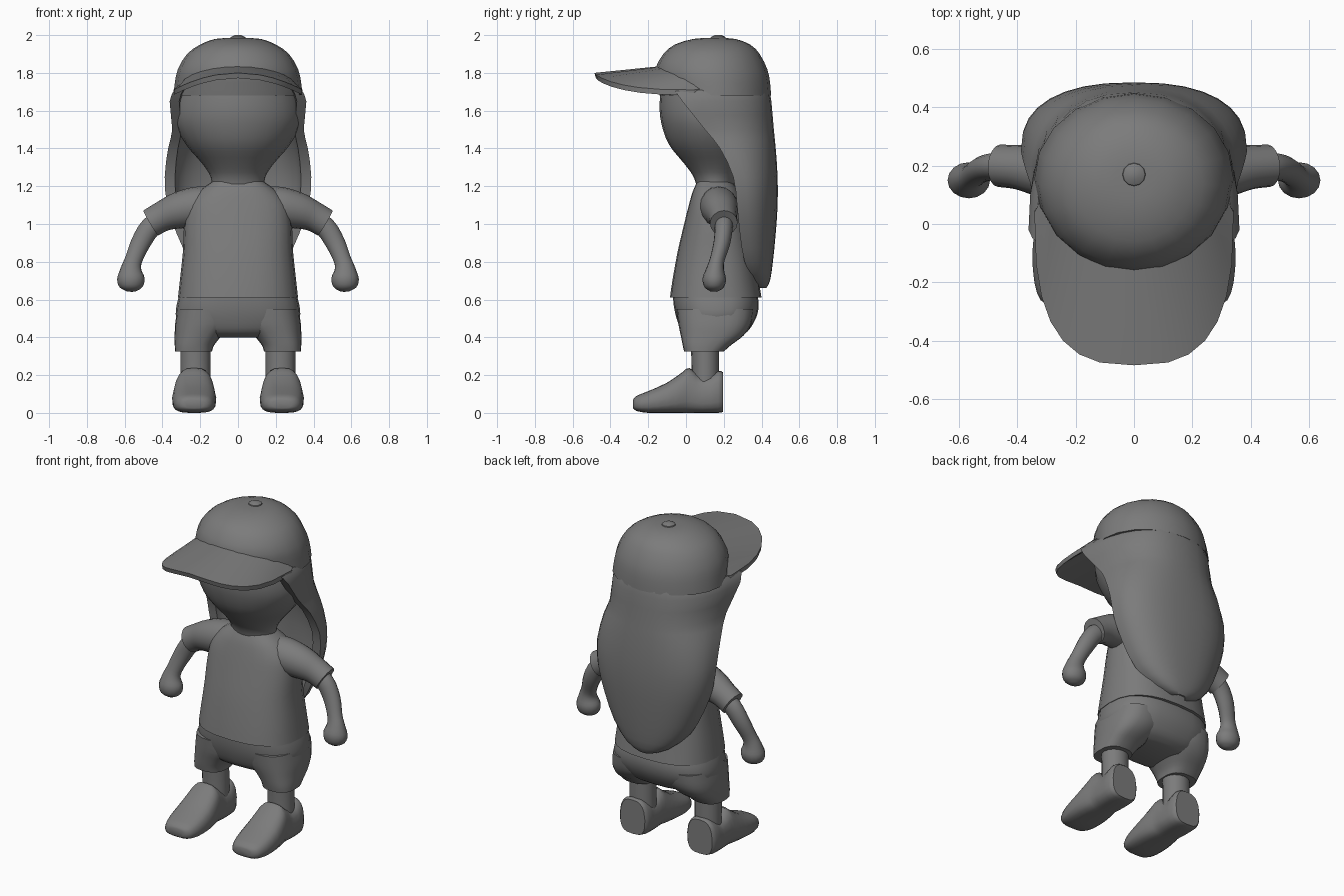
import bpy, bmesh
from math import sin, cos, pi, radians
from mathutils import Vector

cube = bpy.data.objects.get("Cube")
if cube:
    bpy.data.objects.remove(cube, do_unlink=True)

GREY = (0.2, 0.2, 0.2, 1)
grey = bpy.data.materials.new("plain grey")
grey.diffuse_color = GREY
grey.use_nodes = True
for node in grey.node_tree.nodes:
    if node.type == 'BSDF_PRINCIPLED':
        node.inputs["Base Color"].default_value = GREY


def power(value, n):
    """Signed power that squares off a circle into a superellipse."""
    return (1 if value >= 0 else -1) * abs(value) ** (2 / n)


def smooth_rows(rows, steps=3):
    """Catmull-Rom interpolation between key rows."""
    out = []
    for i in range(len(rows) - 1):
        quad = [rows[max(i - 1, 0)], rows[i], rows[i + 1], rows[min(i + 2, len(rows) - 1)]]
        for k in range(steps):
            t = k / steps
            out.append([b + (c - a) * t / 2 + (a - 2.5 * b + 2 * c - d / 2) * t * t
                        + (1.5 * (b - c) + (d - a) / 2) * t ** 3
                        for a, b, c, d in zip(*quad)])
    return out + [list(rows[-1])]


def loft(name, rings, angle=40):
    """Skin a stack of closed rings and cap both ends."""
    bm = bmesh.new()
    loops = [[bm.verts.new(p) for p in ring] for ring in rings]
    count = len(loops[0])
    for low, high in zip(loops, loops[1:]):
        for i in range(count):
            j = (i + 1) % count
            bm.faces.new((low[i], low[j], high[j], high[i]))
    bm.faces.new(loops[0])
    bm.faces.new(loops[-1])
    bmesh.ops.recalc_face_normals(bm, faces=bm.faces)
    mesh = bpy.data.meshes.new(name)
    bm.to_mesh(mesh)
    bm.free()
    mesh.materials.append(grey)
    obj = bpy.data.objects.new(name, mesh)
    bpy.context.collection.objects.link(obj)
    bpy.ops.object.select_all(action='DESELECT')
    obj.select_set(True)
    bpy.context.view_layer.objects.active = obj
    bpy.ops.object.shade_smooth_by_angle(angle=radians(angle))
    return obj


def stack(name, rows, n=2, sides=24, side=1, steps=3):
    """Horizontal sections given as height, x range and y range."""
    rings = []
    for z, x0, x1, y0, y1 in smooth_rows(rows, steps):
        angles = [2 * pi * i / sides for i in range(sides)]
        rings.append([(side * ((x0 + x1) / 2 + (x1 - x0) / 2 * power(cos(a), n)),
                       (y0 + y1) / 2 + (y1 - y0) / 2 * power(sin(a), n), z) for a in angles])
    return loft(name, rings)


def even(rows):
    """Rows symmetric in x: height, half width, front, back."""
    return [(z, -w, w, y0, y1) for z, w, y0, y1 in rows]


def tube(name, rows, side=1, sides=16, squash=1):
    """Limb along a path: x, y, z, radius."""
    rows = smooth_rows(rows)
    rings = []
    for i, (x, y, z, r) in enumerate(rows):
        ahead = Vector(rows[min(i + 1, len(rows) - 1)][:3])
        axis = (ahead - Vector(rows[max(i - 1, 0)][:3])).normalized()
        u = axis.cross(Vector((0, 1, 0))).normalized()
        v = axis.cross(u)
        ring = [Vector((x, y, z)) + u * r * cos(2 * pi * k / sides)
                + v * r * squash * sin(2 * pi * k / sides) for k in range(sides)]
        rings.append([(side * p.x, p.y, p.z) for p in ring])
    return loft(name, rings)


# Head and cap crown
stack("head", even([(1.18, .14, .06, .25), (1.25, .145, .04, .27), (1.32, .19, -.01, .32),
                    (1.42, .275, -.09, .38), (1.53, .332, -.13, .42), (1.63, .335, -.14, .43),
                    (1.75, .31, -.13, .42)]))
stack("cap_crown", even([(1.68, .342, -.14, .45), (1.75, .334, -.155, .445), (1.82, .318, -.163, .43),
                         (1.9, .27, -.12, .39), (1.95, .2, -.06, .34), (1.98, .12, .04, .26),
                         (1.985, .03, .12, .18)]), sides=20, steps=2)
stack("cap_button", even([(1.97, .045, .125, .215), (1.99, .038, .132, .208),
                          (2, .018, .152, .188)]), sides=12, steps=1)

# Cap brim: arched blade from the crown to a squared-off front edge
brim = []
for i in range(15):
    a = pi * (i / 14 - .5)
    s, c = power(sin(a), 2.8), power(cos(a), 2.8)
    x, y, z = .342 * s, .04 - .525 * c, 1.80 - .09 * s * s
    ix, iy, iz = .31 * sin(a), .1 - .24 * cos(a), 1.72 + .115 * cos(a)
    brim.append([(x, y, z), (x, y + .008, z - .028), (ix, iy, iz - .04), (ix, iy, iz)])
loft("cap_brim", brim, 25)

# Long hair: curved shell that wraps the head and tapers down the back
hair = []
hair_rows = [(1.71, -.06, .44, .335), (1.65, -.02, .452, .362), (1.5, .1, .465, .348),
             (1.4, .18, .475, .37), (1.25, .25, .485, .388), (1.1, .27, .485, .375),
             (.95, .285, .475, .325), (.8, .31, .46, .25), (.7, .36, .445, .145),
             (.66, .39, .425, .05)]
for z, front, back, w in smooth_rows(hair_rows, 2):
    arc = [pi * (i / 16 - .5) for i in range(17)]
    outer = [(w * power(sin(a), 2.4), front + (back - front) * power(cos(a), 2.4), z) for a in arc]
    inner = [(.86 * w * sin(a), front + .7 * (back - front) * cos(a), z) for a in reversed(arc)]
    hair.append(outer + inner)
loft("hair", hair)

# Shirt body and shorts seat
stack("shirt", even([(.61, .318, -.085, .4), (.7, .308, -.072, .385), (.85, .292, -.045, .36),
                     (1, .285, -.01, .33), (1.1, .265, .015, .3), (1.17, .21, .035, .28),
                     (1.215, .15, .055, .25), (1.225, .135, .06, .24)]), n=2.5)
stack("shorts_seat", even([(.4, .17, .03, .27), (.43, .27, -.02, .325), (.5, .325, -.05, .37),
                           (.57, .325, -.065, .385), (.64, .305, -.07, .375)]), n=2.6)

for side, word in ((1, "left"), (-1, "right")):
    # Sleeve, arm and hand
    tube(word + "_sleeve", [(.12, .17, 1.1, .1), (.22, .175, 1.09, .107), (.32, .185, 1.07, .096),
                            (.4, .195, 1.04, .08), (.462, .2, 1.005, .077)], side, squash=.95)
    tube(word + "_arm", [(.38, .2, 1.03, .055), (.46, .2, .985, .056), (.515, .19, .9, .052),
                         (.553, .165, .81, .046), (.566, .155, .76, .056), (.567, .15, .71, .073),
                         (.566, .148, .665, .06), (.566, .147, .642, .02)], side, squash=.85)
    # Shorts leg and shin
    stack(word + "_shorts_leg", [(.325, .138, .333, -.01, .2), (.36, .125, .335, -.018, .24),
                                 (.41, .085, .335, -.028, .305), (.47, .03, .333, -.04, .345),
                                 (.55, .02, .32, -.05, .36)], n=2.6, side=side)
    stack(word + "_shin", [(.12, .145, .305, .03, .175), (.24, .145, .305, .03, .175),
                           (.36, .145, .305, .025, .175)], sides=16, side=side)
    # Shoe: sections from toe to heel, narrower toward the top
    shoe = []
    for y, w, low, high in smooth_rows([(-.28, .05, .025, .07), (-.262, .088, .01, .09),
                                        (-.2, .11, 0, .115), (-.1, .117, 0, .16),
                                        (-.02, .108, 0, .215), (.02, .1, 0, .238),
                                        (.09, .1, 0, .185), (.17, .1, 0, .222),
                                        (.195, .085, .005, .215)], 2):
        ring = []
        for k in range(20):
            a = 2 * pi * k / 20
            half = w * power(cos(a), 3.2) * (1 - .18 * max(0, sin(a)))
            ring.append((side * (.232 + half), y, (low + high) / 2 + (high - low) / 2 * power(sin(a), 3.2)))
        shoe.append(ring)
    loft(word + "_shoe", shoe)
